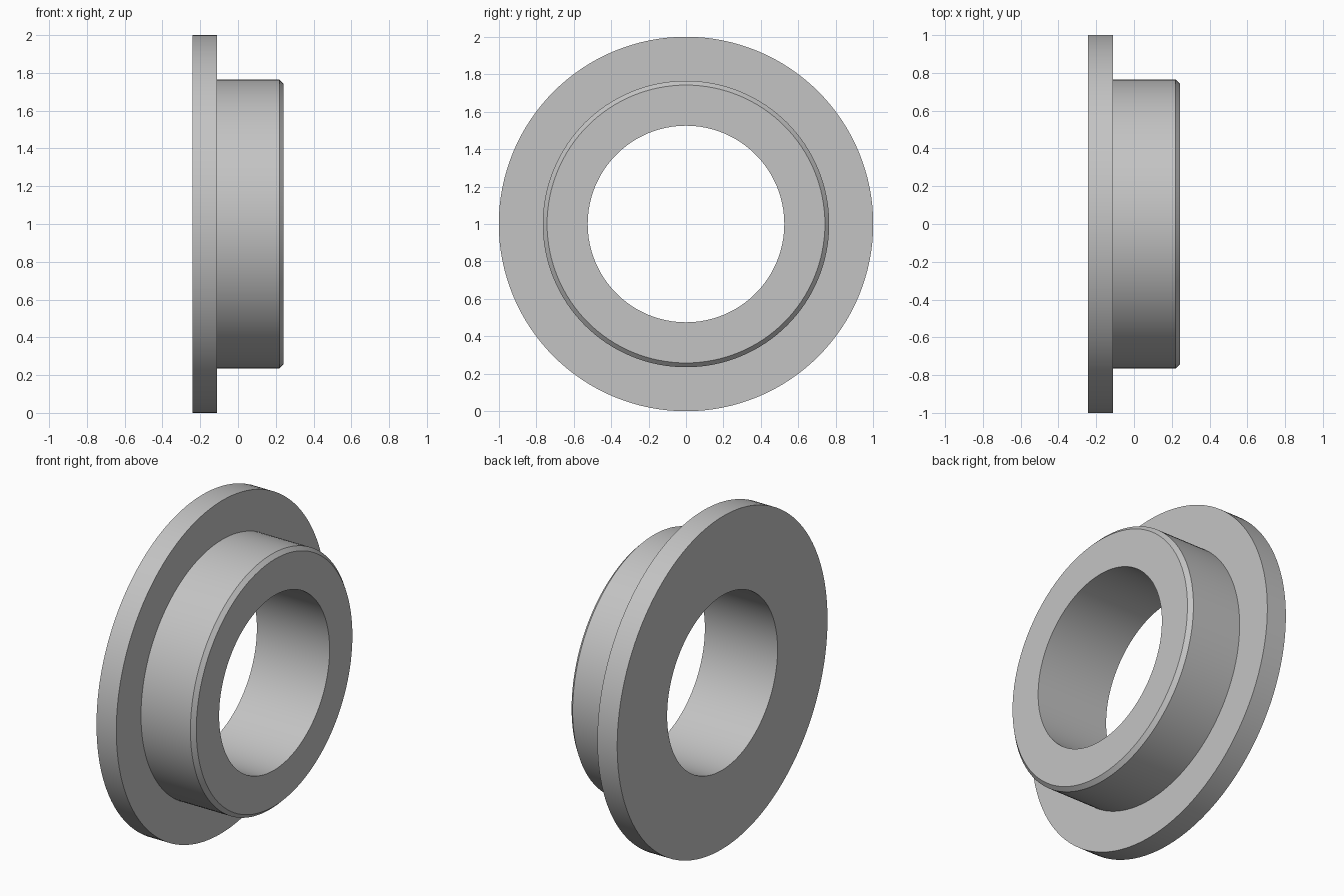
import bpy, bmesh, math

cube = bpy.data.objects.get("Cube")
if cube:
    bpy.data.objects.remove(cube, do_unlink=True)

# Plain grey finish
grey = bpy.data.materials.new("light_grey")
grey.use_nodes = True
colour = (0.55, 0.55, 0.55, 1)
grey.diffuse_color = colour
grey.node_tree.nodes["Principled BSDF"].inputs["Base Color"].default_value = colour

SEGMENTS = 128
HALF = 0.242      # half of the length along x
STEP = -0.11      # where the flange meets the sleeve
BORE, SLEEVE, FLANGE = 0.525, 0.765, 1.0
CHAMFER = 0.023

# Closed cross-section as (x, radius)
profile = [
    (-HALF, BORE), (-HALF, FLANGE), (STEP, FLANGE), (STEP, SLEEVE),
    (HALF - CHAMFER, SLEEVE), (HALF, SLEEVE - CHAMFER), (HALF, BORE),
]

# Turn the section around the x axis
bm = bmesh.new()
rings = []
for i in range(SEGMENTS):
    a = math.tau * i / SEGMENTS
    rings.append([bm.verts.new((x, r * math.sin(a), r * math.cos(a))) for x, r in profile])
for i, ring in enumerate(rings):
    after = rings[(i + 1) % SEGMENTS]
    for j in range(len(profile)):
        k = (j + 1) % len(profile)
        bm.faces.new((ring[j], ring[k], after[k], after[j]))
bmesh.ops.recalc_face_normals(bm, faces=bm.faces)

mesh = bpy.data.meshes.new("flanged_bushing")
bm.to_mesh(mesh)
bm.free()
mesh.materials.append(grey)
bushing = bpy.data.objects.new("flanged_bushing", mesh)
bushing.location.z = FLANGE
bpy.context.collection.objects.link(bushing)

# Smooth round walls with crisp rims
bpy.context.view_layer.objects.active = bushing
bushing.select_set(True)
bpy.ops.object.shade_smooth_by_angle(angle=math.radians(30))
